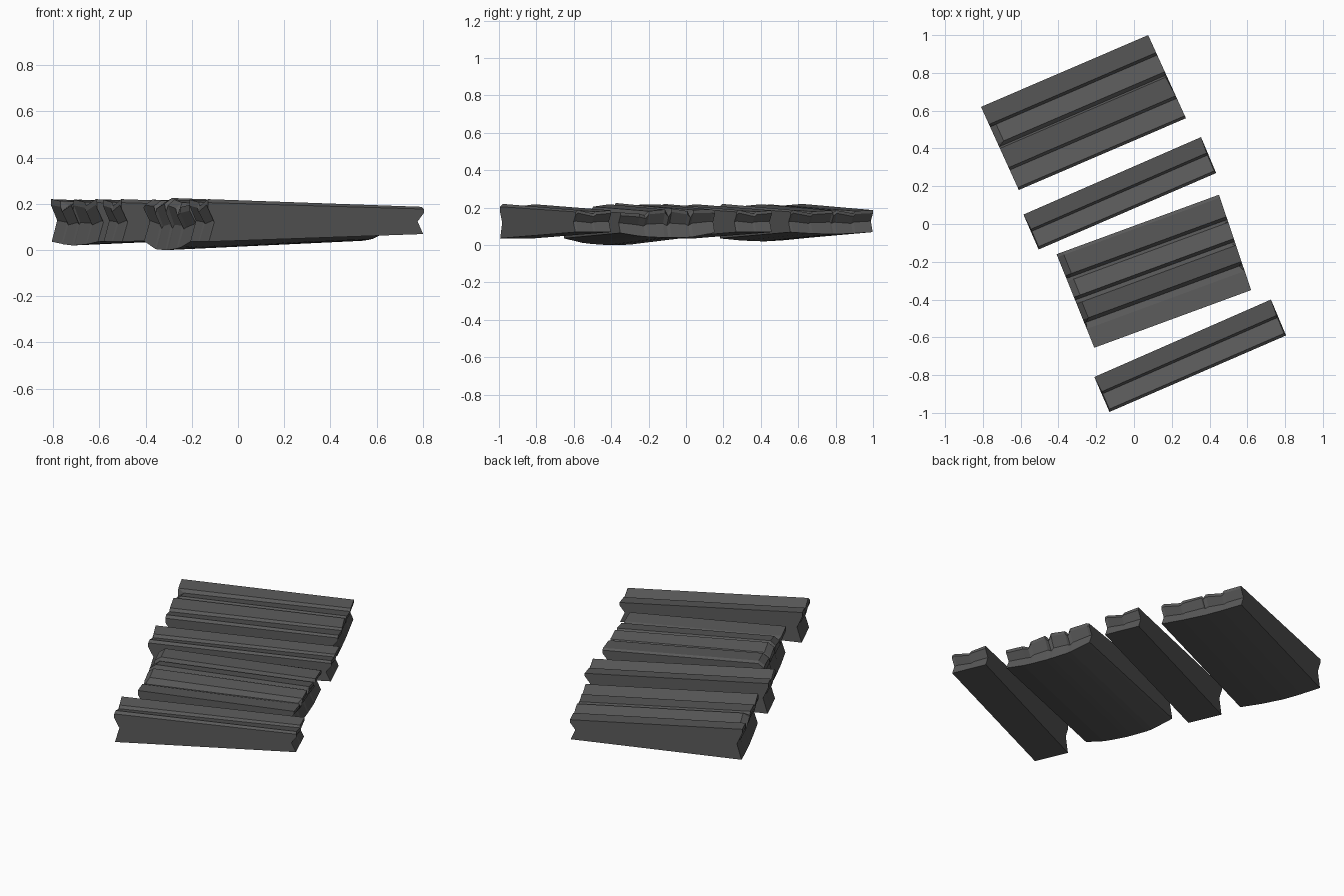
import bpy, bmesh
from mathutils import Vector

wood = bpy.data.materials.new("dark charred wood")
wood.diffuse_color = (0.1, 0.1, 0.1, 1)
MID = 0.128      # height the planks taper towards


def plank(name, corners, profile, taper=0.64):
    """corners: back-left, back-right, front-right, front-left (x, y).
    profile from back to front: (v, top z, bottom z, left chamfer, right chamfer)."""
    bl, br, fr, fl = [Vector((*c, 0)) for c in corners]
    along = (br - bl).normalized()
    bm = bmesh.new()
    ends = []
    for side in (0, 1):
        back, front = (br, fr) if side else (bl, fl)
        inward = -along if side else along
        k = taper if side else 1.0
        rows = []
        for v, top, bottom, cl, cr in profile:
            base = back.lerp(front, v)
            middle = (top + bottom) / 2
            cut = cr if side else cl
            # chamfered top, shoulder, notched middle, bottom
            section = [(top, cut), (top - 0.025, 0.0), (middle, 0.03), (bottom, 0.004)]
            col = []
            for z, du in section:
                p = base + inward * du
                p.z = MID + (z - MID) * k
                col.append(bm.verts.new(p))
            rows.append(col)
        ends.append(rows)
    left, right = ends
    n = len(profile)
    for i in range(n - 1):
        # top and underside strips
        bm.faces.new((left[i][0], left[i + 1][0], right[i + 1][0], right[i][0]))
        bm.faces.new((left[i][3], right[i][3], right[i + 1][3], left[i + 1][3]))
        # broken end caps
        for e in ends:
            for j in range(3):
                bm.faces.new((e[i][j], e[i][j + 1], e[i + 1][j + 1], e[i + 1][j]))
    # long sides
    for i in (0, n - 1):
        for j in range(3):
            bm.faces.new((left[i][j], right[i][j], right[i][j + 1], left[i][j + 1]))
    bmesh.ops.recalc_face_normals(bm, faces=bm.faces)
    mesh = bpy.data.meshes.new(name)
    bm.to_mesh(mesh)
    bm.free()
    mesh.materials.append(wood)
    bpy.context.collection.objects.link(bpy.data.objects.new(name, mesh))


# Single boards with one V groove and a bevelled front edge
single = [(0.0, 0.218, 0.036, 0.0, 0.0),
          (0.43, 0.207, 0.036, 0.006, 0.006),
          (0.49, 0.190, 0.036, 0.006, 0.006),
          (0.93, 0.220, 0.036, 0.006, 0.006),
          (1.0, 0.205, 0.036, 0.0, 0.0)]
plank("front_board", [(-0.21, -0.81), (0.725, -0.40), (0.805, -0.59), (-0.13, -0.995)], single)
plank("middle_board", [(-0.585, 0.05), (0.355, 0.46), (0.435, 0.27), (-0.505, -0.135)], single)

# Double board at the back with a set-in second strip
double = [(0.0, 0.220, 0.036, 0.0, 0.0),
          (0.21, 0.212, 0.027, 0.0, 0.0),
          (0.24, 0.192, 0.025, 0.035, 0.0),
          (0.44, 0.218, 0.020, 0.035, 0.0),
          (0.48, 0.198, 0.020, 0.0, 0.008),
          (0.50, 0.218, 0.020, 0.0, 0.008),
          (0.73, 0.208, 0.024, 0.0, 0.0),
          (0.76, 0.192, 0.025, 0.0, 0.0),
          (0.97, 0.220, 0.034, 0.0, 0.0),
          (1.0, 0.205, 0.036, 0.0, 0.0)]
plank("back_double_board", [(-0.81, 0.62), (0.075, 1.0), (0.275, 0.56), (-0.61, 0.18)], double)

# Wide four-strip board with a bulging underside
wide = [(0.0, 0.208, 0.040, 0.035, 0.0),
        (0.03, 0.218, 0.034, 0.035, 0.0),
        (0.23, 0.215, 0.006, 0.035, 0.0),
        (0.26, 0.180, 0.004, 0.02, 0.03),
        (0.29, 0.205, 0.002, 0.035, 0.0),
        (0.46, 0.225, 0.0, 0.035, 0.0),
        (0.49, 0.185, 0.0, 0.02, 0.03),
        (0.53, 0.218, 0.0, 0.03, 0.0),
        (0.70, 0.205, 0.006, 0.03, 0.0),
        (0.735, 0.172, 0.008, 0.01, 0.02),
        (0.80, 0.185, 0.012, 0.0, 0.0),
        (1.0, 0.195, 0.036, 0.0, 0.0)]
plank("wide_board", [(-0.41, -0.16), (0.45, 0.155), (0.62, -0.35), (-0.21, -0.655)], wide, 0.69)
